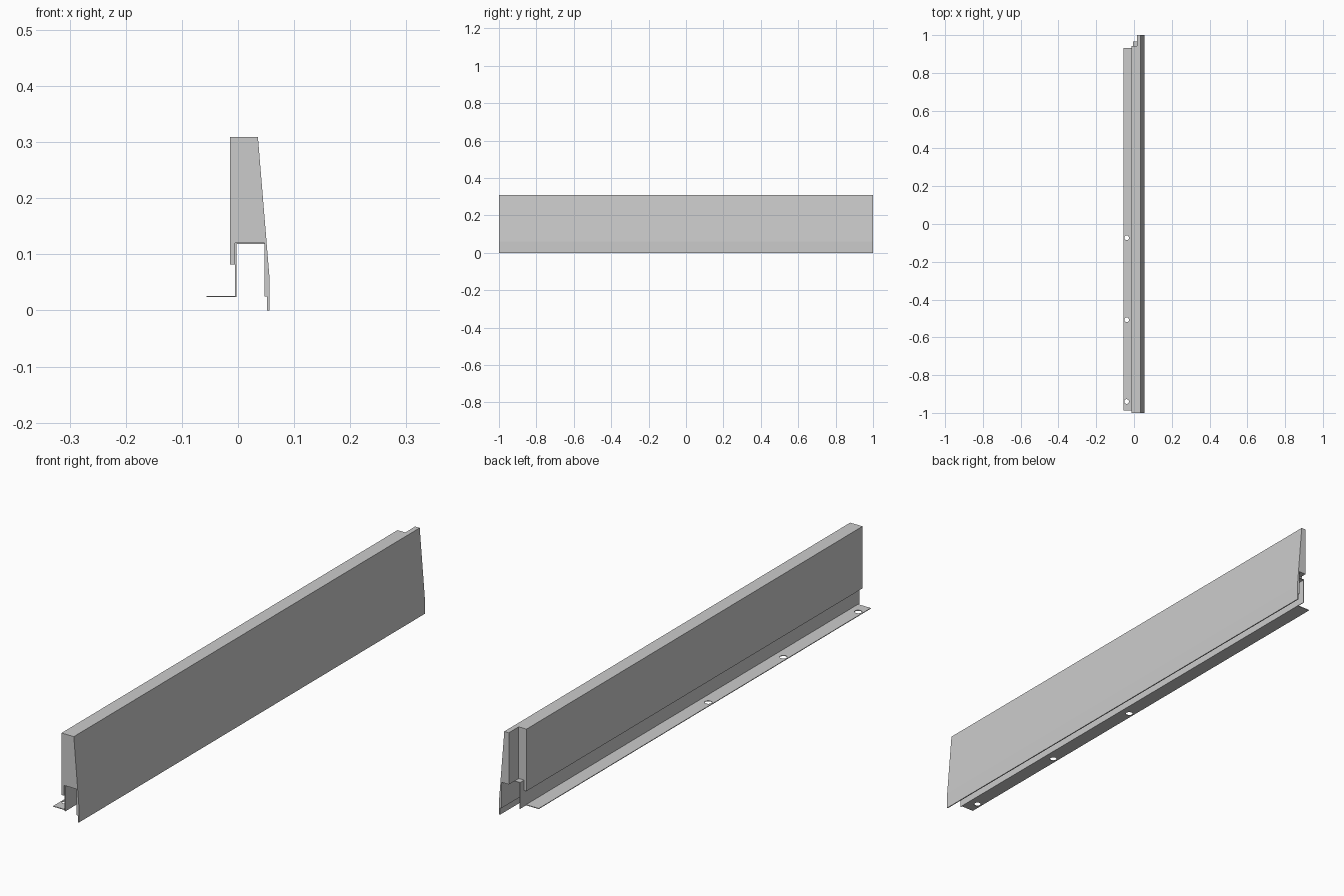
import bpy, bmesh

if "Cube" in bpy.data.objects:
    bpy.data.objects.remove(bpy.data.objects["Cube"])


def extrude_profile(name, pts, y0, y1):
    """Extrude an (x, z) outline along y into a closed solid."""
    bm = bmesh.new()
    face = bm.faces.new([bm.verts.new((x, y0, z)) for x, z in pts])
    moved = bmesh.ops.extrude_face_region(bm, geom=[face])["geom"]
    verts = [v for v in moved if isinstance(v, bmesh.types.BMVert)]
    bmesh.ops.translate(bm, verts=verts, vec=(0, y1 - y0, 0))
    bmesh.ops.recalc_face_normals(bm, faces=bm.faces)
    mesh = bpy.data.meshes.new(name)
    bm.to_mesh(mesh)
    bm.free()
    obj = bpy.data.objects.new(name, mesh)
    bpy.context.collection.objects.link(obj)
    return obj


def rect(x0, x1, z0, z1):
    return [(x0, z0), (x1, z0), (x1, z1), (x0, z1)]


def cut(target, cutter):
    mod = target.modifiers.new("cut", "BOOLEAN")
    mod.operation = "DIFFERENCE"
    mod.solver = "EXACT"
    mod.object = cutter
    cutter.hide_render = True
    cutter.hide_viewport = True
    cutter.display_type = "WIRE"


# panel body: upright back, sloping front skin with a thin lower lip
body = extrude_profile("panel_body", [
    (-0.0145, 0.309), (0.0355, 0.309), (0.056, 0.06), (0.056, 0.0),
    (0.052, 0.0), (0.052, 0.025), (0.047, 0.025), (0.047, 0.12),
    (-0.005, 0.12), (-0.005, 0.082), (-0.0145, 0.082)], -1, 1)

# recess at the far end that leaves a narrow tongue
cut(body, extrude_profile("end_recess_cutter", rect(-0.1, 0.017, 0.05, 0.4), 0.943, 1.1))

# bent sheet under the body: wall and shelf
extrude_profile("mounting_bracket", [
    (-0.005, 0.0235), (-0.0025, 0.0235), (-0.0025, 0.118),
    (0.047, 0.118), (0.047, 0.12), (-0.005, 0.12)], -0.995, 0.966)

# flat fixing flange with three bolt holes
flange = extrude_profile("fixing_flange", rect(-0.0565, -0.005, 0.0235, 0.026), -0.988, 0.932)
for i, y in enumerate((-0.94, -0.507, -0.073)):
    bpy.ops.mesh.primitive_cylinder_add(vertices=24, radius=0.0125, depth=0.1,
                                        location=(-0.039, y, 0.025))
    hole = bpy.context.object
    hole.name = f"bolt_hole_cutter_{i + 1}"
    cut(flange, hole)
